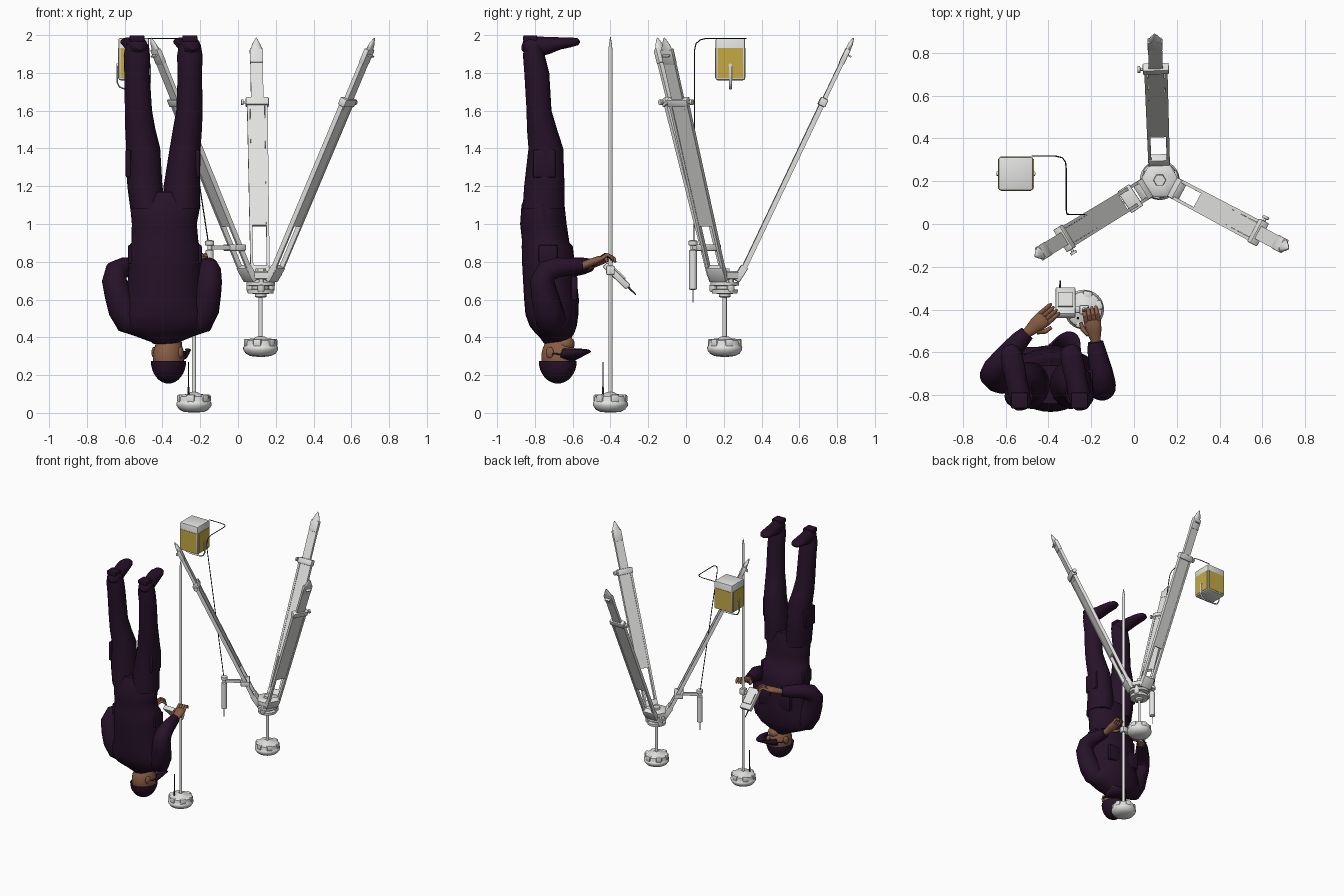
import bpy, bmesh, math
from mathutils import Vector, Matrix

if "Cube" in bpy.data.objects:
    bpy.data.objects.remove(bpy.data.objects["Cube"])

def material(name, col):
    m = bpy.data.materials.new(name)
    m.diffuse_color = (*col, 1)
    m.use_nodes = True
    m.node_tree.nodes["Principled BSDF"].inputs["Base Color"].default_value = m.diffuse_color
    return m
GREY = material("light grey", (0.76, 0.76, 0.75))
YELLOW = material("case yellow", (0.56, 0.40, 0.06))
CLOTH = material("dark purple cloth", (0.02, 0.006, 0.022))
SKIN = material("brown skin", (0.25, 0.11, 0.06))
DARK = material("dark rubber", (0.02, 0.02, 0.022))

def finish(bm, name, mat, angle=40):
    bmesh.ops.recalc_face_normals(bm, faces=bm.faces)
    me = bpy.data.meshes.new(name)
    bm.to_mesh(me)
    bm.free()
    ob = bpy.data.objects.new(name, me)
    bpy.context.collection.objects.link(ob)
    me.materials.append(mat)
    bpy.ops.object.select_all(action='DESELECT')
    ob.select_set(True)
    bpy.context.view_layer.objects.active = ob
    bpy.ops.object.shade_smooth_by_angle(angle=math.radians(angle))
    return ob

def box(name, loc, size, mat, rot=None, bevel=0.0):
    bm = bmesh.new()
    bmesh.ops.create_cube(bm, size=1)
    for v in bm.verts:
        v.co = Vector([c * s for c, s in zip(v.co, size)])
    if bevel:
        bmesh.ops.bevel(bm, geom=bm.edges[:], offset=bevel, segments=2, affect='EDGES', profile=0.5)
    m = (rot or Matrix.Identity(3)).to_4x4()
    m.translation = loc
    bm.transform(m)
    return finish(bm, name, mat)

def beam(name, p, q, w, t, side, mat, bevel=0.0):
    """box running from p to q, w wide along side, t thick"""
    p, q, side = Vector(p), Vector(q), Vector(side)
    d = (q - p).normalized()
    x = (side - d * side.dot(d)).normalized()
    rot = Matrix((x, d.cross(x), d)).transposed()
    return box(name, (p + q) / 2, (w, t, (q - p).length), mat, rot, bevel)

def sweep(name, pts, mat, n=16, u0=(1, 0, 0)):
    """tube through points (x, y, z, r) or (x, y, z, ru, rv)"""
    bm = bmesh.new()
    P = [Vector(p[:3]) for p in pts]
    u, rings = Vector(u0), []
    for i, p in enumerate(pts):
        t = (P[min(i + 1, len(P) - 1)] - P[max(i - 1, 0)]).normalized()
        u = u - t * u.dot(t)
        if u.length < 1e-3:
            u = t.orthogonal()
        u.normalize()
        v = t.cross(u)
        ru, rv = p[3], p[-1]
        rings.append([bm.verts.new(P[i] + u * ru * math.cos(a) + v * rv * math.sin(a))
                      for a in (2 * math.pi * k / n for k in range(n))])
    for a, b in zip(rings, rings[1:]):
        for k in range(n):
            bm.faces.new((a[k], a[(k + 1) % n], b[(k + 1) % n], b[k]))
    bm.faces.new(rings[0])
    bm.faces.new(rings[-1])
    return finish(bm, name, mat, 50)

def stack(name, rows, mat, n=24):
    """horizontal rings (z, cx, cy, rx, ry) joined into a body"""
    bm = bmesh.new()
    rings = [[bm.verts.new((cx + rx * math.cos(a), cy + ry * math.sin(a), z))
              for a in (2 * math.pi * k / n for k in range(n))] for z, cx, cy, rx, ry in rows]
    for a, b in zip(rings, rings[1:]):
        for k in range(n):
            bm.faces.new((a[k], a[(k + 1) % n], b[(k + 1) % n], b[k]))
    bm.faces.new(rings[0])
    bm.faces.new(rings[-1])
    return finish(bm, name, mat, 45)

def lathe(name, x, y, prof, mat, n=32):
    return stack(name, [(z, x, y, r, r) for r, z in prof], mat, n)

def ball(name, loc, rad, mat, yaw=0.0, keep=None):
    bm = bmesh.new()
    bmesh.ops.create_uvsphere(bm, u_segments=24, v_segments=16, radius=1)
    if keep:
        bmesh.ops.delete(bm, geom=[v for v in bm.verts if not keep(v.co)], context='VERTS')
    m = Matrix.Translation(loc) @ Matrix.Rotation(yaw, 4, 'Z') @ Matrix.Diagonal((*rad, 1))
    bm.transform(m)
    return finish(bm, name, mat, 60)

# receivers: a domed disc with a ring of lugs
def receiver(name, x, y, z):
    lathe(name, x, y, [(.02, z), (.055, z + .004), (.078, z + .016), (.092, z + .036), (.093, z + .05),
                       (.088, z + .056), (.086, z + .062), (.083, z + .085), (.07, z + .094),
                       (.035, z + .098), (.02, z + .108)], GREY)
    for k in range(6):
        a = k * math.pi / 3 + .3
        box(name + "_lug", (x + .068 * math.cos(a), y + .068 * math.sin(a), z + .074), (.042, .045, .042),
            GREY, Matrix.Rotation(a, 3, 'Z'), .009)

TX, TY = .12, .205
receiver("base_receiver", TX, TY, .297)
RX, RY = -.233, -.40
receiver("rover_receiver", RX, RY, .002)

# tripod head
lathe("base_pole", TX, TY, [(.011, .39), (.011, .62)], GREY, 16)
lathe("levelling_base", TX, TY, [(.02, .61), (.03, .615), (.03, .63), (.068, .632), (.07, .652), (.045, .655),
                                 (.045, .672), (.076, .674), (.076, .692), (.05, .694), (.05, .715)], GREY)
lathe("tripod_head", TX, TY, [(.075, .705), (.09, .712), (.09, .742), (.08, .75), (.03, .75), (.028, .765),
                              (.012, .765)], GREY, 6)
for k in range(3):
    a = math.radians(32 + 120 * k)
    lathe("levelling_screw", TX + .062 * math.cos(a), TY + .062 * math.sin(a),
          [(.014, .64), (.02, .65), (.02, .675), (.012, .68), (.012, .71)], GREY, 14)

# tripod legs
for a in (92, 211.5, 332):
    a = math.radians(a)
    rad, w = Vector((math.cos(a), math.sin(a), 0)), Vector((-math.sin(a), math.cos(a), 0))
    def at(z, off=0.0, out=0.0):
        return Vector((TX, TY, z)) + rad * (.08 + (z - .72) * .476 + out) + w * off
    beam("leg_hinge", at(.70, 0, -.012), at(.775), .10, .04, w, GREY, .006)
    for s in (-1, 1):
        beam("leg_rail", at(.73, .043 * s), at(1.66, .047 * s), .015, .026, w, GREY)
    beam("leg_board", at(.99), at(1.66), .076, .02, w, GREY)
    beam("lower_leg", at(1.6), at(1.88), .066, .022, w, GREY)
    beam("leg_clamp", at(1.625), at(1.665), .122, .042, w, GREY, .006)
    sweep("clamp_screw", [(*at(1.645, .055), .007), (*at(1.645, .072), .007), (*at(1.645, .073), .016),
                          (*at(1.645, .085), .016)], GREY, 10)
    beam("leg_shoe", at(1.85), at(1.925), .07, .028, w, GREY, .004)
    sweep("leg_spike", [(*at(1.92), .034, .014), (*at(1.955), .02, .012), (*at(1.985), .003)], GREY, 12, w)
    beam("foot_step", at(1.90), at(1.885, 0, .035), .04, .008, w, GREY)

# radio hanging from the left leg
lathe("radio", -.15, .037, [(.008, .65), (.021, .655), (.021, .86), (.012, .865), (.012, .885), (.024, .888),
                            (.024, .91), (.01, .915)], GREY, 20)
lathe("radio_aerial", -.15, .037, [(.003, .585), (.003, .66)], GREY, 8)
beam("radio_arm", (-.15, .037, .875), (-.01, .125, .875), .022, .016, (0, 0, 1), GREY)
beam("arm_clamp", (-.045, .10, .875), (.01, .137, .875), .035, .12, (0, 0, 1), GREY, .005)

# battery case with carrying handle
cx, cy = -.552, .235
box("battery_case", (cx, cy, 1.873), (.162, .156, .224), GREY, None, .01)
for s in (-1, 1):
    box("case_side_panel", (cx + s * .081, cy, 1.852), (.006, .136, .158), YELLOW)
    box("case_end_panel", (cx, cy + s * .078, 1.852), (.142, .006, .158), YELLOW)
    sweep("case_latch", [(cx + s * .08, cy, 1.84, .01), (cx + s * .09, cy, 1.84, .01)], GREY, 10)
sweep("case_handle", [(cx + x, cy, z, .004, .008) for x, z in
      ((-.088, 1.845), (-.088, 1.75), (-.075, 1.725), (-.05, 1.716), (.05, 1.716), (.075, 1.725),
       (.088, 1.75), (.088, 1.845))], GREY, 8)

# cable from case to radio
sweep("cable", [(*p, .003) for p in
      ((-.48, .318, 1.983), (-.37, .318, 1.983), (-.335, .31, 1.983), (-.32, .29, 1.983), (-.317, .26, 1.983),
       (-.317, .11, 1.983), (-.317, .075, 1.975), (-.315, .053, 1.955), (-.312, .045, 1.92),
       (-.16, .043, .92), (-.15, .04, .89))], DARK, 8)

# rover pole, whip aerial and hand-held controller
lathe("rover_pole", RX, RY, [(.011, .1), (.011, 1.92), (.008, 1.95), (.002, 1.99)], GREY, 16)
lathe("rover_aerial", -.262, -.44, [(.006, .09), (.006, .13), (.003, .14), (.003, .27)], DARK, 8)
beam("controller", (-.32, -.43, .785), (-.32, -.305, .665), .095, .035, (1, 0, 0), GREY, .008)
beam("controller_screen", (-.32, -.385, .772), (-.32, -.32, .71), .07, .008, (1, 0, 0), GREY)
sweep("controller_aerial", [(-.345, -.31, .67, .006), (-.345, -.265, .625, .003)], DARK, 8)
beam("pole_bracket", (-.33, -.40, .75), (RX, RY, .75), .035, .03, (0, 0, 1), GREY, .005)
box("pole_clamp", (RX, RY, .755), (.045, .045, .05), GREY, None, .008)

# person: torso
stack("jacket", [(1.17, -.39, -.75, .14, .09), (1.1, -.385, -.757, .186, .114), (1.0, -.39, -.755, .172, .123),
                 (.9, -.387, -.742, .178, .125), (.885, -.387, -.735, .19, .135), (.78, -.387, -.727, .192, .14),
                 (.6, -.39, -.712, .2, .145), (.52, -.39, -.71, .225, .14), (.46, -.39, -.703, .235, .125),
                 (.425, -.39, -.695, .2, .105), (.40, -.388, -.69, .14, .085), (.375, -.385, -.685, .075, .072),
                 (.365, -.385, -.685, .062, .062)], CLOTH, 32)

# person: legs and boots
for nm, xs, rx, toe in (("left", (-.475, -.493, -.502, -.517, -.527, -.535, -.535, -.535),
                         (.095, .093, .09, .08, .072, .067, .07, .06), -.05),
                        ("right", (-.295, -.298, -.28, -.268, -.257, -.255, -.255, -.255),
                         (.095, .096, .082, .077, .07, .064, .068, .058), -.05)):
    rows = zip((1.08, 1.2, 1.4, 1.5, 1.6, 1.8, 1.89, 1.95), xs,
               (-.755, -.75, -.742, -.762, -.778, -.79, -.805, -.808), rx,
               (.11, .107, .092, .08, .066, .066, .058, .05))
    stack(nm + "_trouser_leg", list(rows), CLOTH, 20)
    bx = xs[-1]
    sweep(nm + "_boot", [(bx + toe * (y + .80) / .24, y, z, r, h) for y, z, r, h in
          ((-.862, 1.95, .03, .03), (-.845, 1.945, .048, .046), (-.79, 1.938, .052, .055),
           (-.73, 1.945, .05, .046), (-.67, 1.956, .053, .033), (-.61, 1.962, .05, .026),
           (-.575, 1.965, .035, .019), (-.565, 1.966, .015, .009))], CLOTH, 16)
    box(nm + "_boot_heel", (bx, -.825, 1.982), (.08, .075, .034), CLOTH, None, .008)
    s = -1 if nm == "left" else 1
    box(nm + "_thigh_pocket", (bx + s * .045 + (.0 if s < 0 else -.005), -.75, 1.32), (.03, .12, .15), CLOTH, None, .01)
    box(nm + "_hip_pocket", (-.387 + s * .178, -.73, .84), (.035, .10, .10), CLOTH, None, .01)
    box(nm + "_chest_pocket", (-.387 + s * .09, -.592, .66), (.10, .035, .13), CLOTH, None, .01)

# person: arms
sweep("left_sleeve", [(-.52, -.705, .46, .06), (-.575, -.71, .49, .08), (-.61, -.715, .55, .079), (-.635, -.715, .63, .073),
                      (-.655, -.705, .70, .066), (-.645, -.675, .75, .06), (-.60, -.62, .77, .054),
                      (-.535, -.545, .778, .045), (-.50, -.51, .782, .036)], CLOTH)
sweep("right_sleeve", [(-.26, -.705, .46, .06), (-.205, -.715, .49, .08), (-.175, -.73, .55, .077), (-.16, -.75, .63, .071),
                       (-.15, -.76, .70, .066), (-.148, -.735, .75, .06), (-.155, -.68, .77, .053),
                       (-.175, -.59, .777, .043), (-.18, -.55, .782, .036)], CLOTH)

# hands: palm, four fingers and a thumb
def hand(name, wrist, knuckle, thumb_dir):
    a, b = Vector(wrist), Vector(knuckle)
    d = (b - a).normalized()
    side = d.cross(Vector((0, 0, 1))).normalized()
    sweep(name + "_palm", [(*(a - d * .03), .024, .022), (*a, .024, .021), (*a.lerp(b, .5), .036, .02),
                           (*b, .04, .018), (*(b + d * .01), .03, .012)], SKIN, 14, side)
    for k in range(4):
        p = b + side * (k - 1.5) * .019
        sweep(name + "_finger", [(*p, .011), (*(p + d * .035 + Vector((0, 0, .01))), .0105),
                                 (*(p + d * .06 - Vector((0, 0, .01))), .0095),
                                 (*(p + d * .07 - Vector((0, 0, .03))), .006)], SKIN, 8, side)
    t = a.lerp(b, .35) + side * thumb_dir * .025
    sweep(name + "_thumb", [(*t, .015), (*(t + side * thumb_dir * .025 + d * .03 - Vector((0, 0, .015))), .012),
                            (*(t + side * thumb_dir * .03 + d * .065 - Vector((0, 0, .025))), .008)], SKIN, 8, side)
hand("left_hand", (-.495, -.505, .783), (-.42, -.44, .81), 1)
hand("right_hand", (-.18, -.54, .783), (-.195, -.455, .815), -1)

# head, turned towards the pole
HX, HY, yaw = -.368, -.675, math.radians(-28)
face = Matrix.Translation((HX, HY, 0)) @ Matrix.Rotation(yaw, 4, 'Z')
def hp(x, y, z):
    return face @ Vector((x, y, z))
sweep("neck", [(-.385, -.69, .44, .062), (-.378, -.68, .38, .06), (-.372, -.678, .32, .06)], SKIN)
ball("head", (HX, HY, .295), (.08, .094, .12), SKIN, yaw)
ball("jaw", hp(0, .035, .365), (.055, .055, .045), SKIN, yaw)
ball("nose", hp(0, .092, .325), (.014, .02, .02), SKIN, yaw)
ball("cap_crown", (HX, HY - .004, .275), (.09, .104, .12), CLOTH, yaw, lambda c: c.z < .12)
bm = bmesh.new()   # curved visor
rows = [[bm.verts.new(hp(.085 * math.sin(t) * k, .055 + .05 * math.cos(t) + e * math.cos(t) ** .7,
                         .283 + e * .45 + .02 * math.sin(t) ** 2))
         for t in (math.radians(-88 + 176 * i / 12) for i in range(13))] for k, e in ((.98, -.02), (.97, .035), (.85, .085))]
for r, q in zip(rows, rows[1:]):
    for i in range(12):
        bm.faces.new((r[i], r[i + 1], q[i + 1], q[i]))
visor = finish(bm, "cap_visor", CLOTH, 60)
sol = visor.modifiers.new("thickness", 'SOLIDIFY')
sol.thickness = .008
for s in (-1, 1):
    ball("ear", hp(.08 * s, -.01, .32), (.012, .022, .03), SKIN, yaw)
    ball("glasses_lens", hp(.034 * s, .088, .312), (.026, .007, .017), DARK, yaw - s * .3)
    sweep("glasses_arm", [(*hp(.06 * s, .078, .31), .004), (*hp(.084 * s, .03, .312), .004),
                          (*hp(.084 * s, -.02, .312), .004)], DARK, 8)
